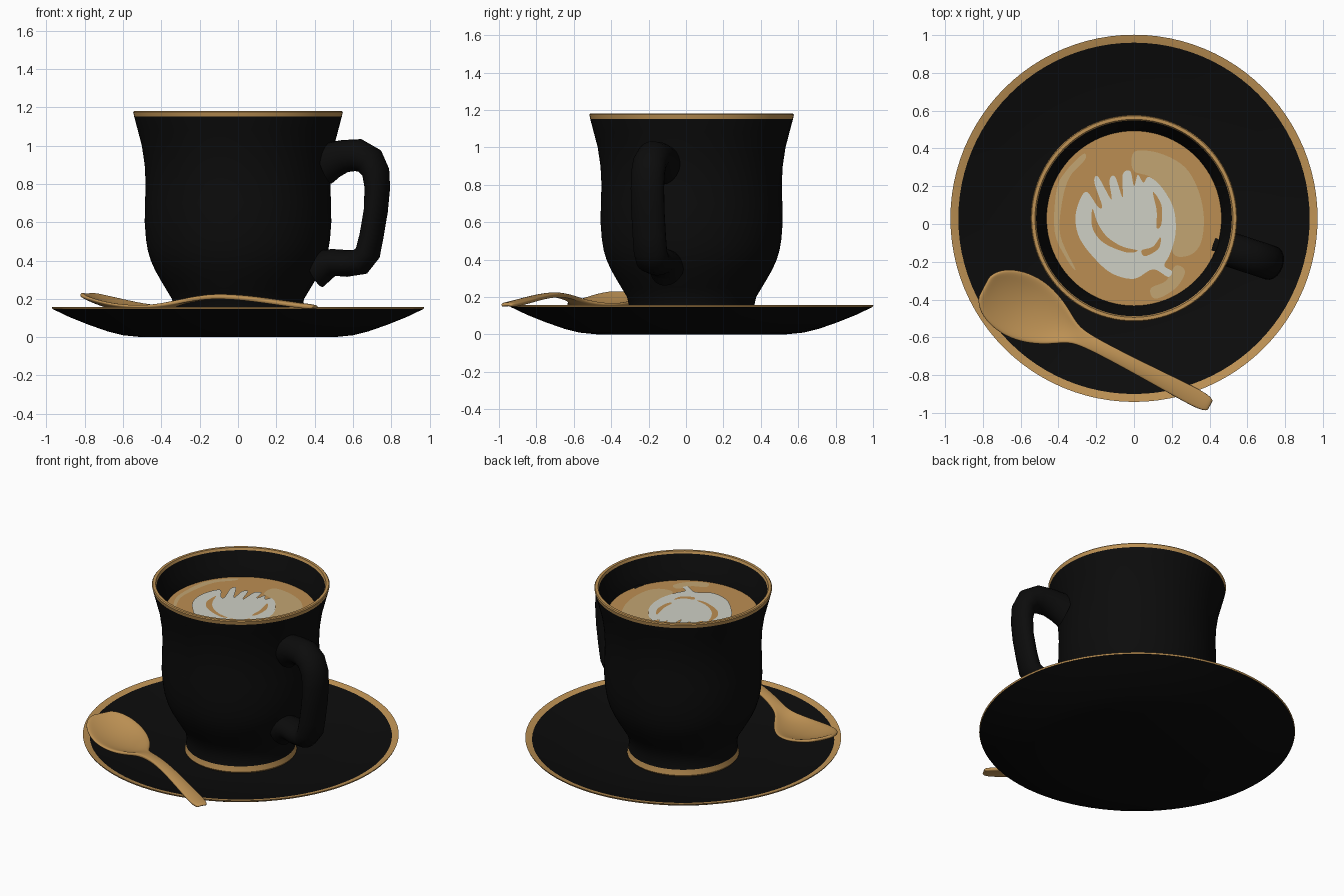
import bpy, bmesh, math
from mathutils import Vector

CX, CY = 0.0, 0.03          # axis of cup and saucer
LIQUID_Z = 1.01


def material(name, rgb):
    m = bpy.data.materials.new(name)
    m.diffuse_color = (*rgb, 1)
    return m


BLACK = material("black glaze", (0.0035, 0.0035, 0.0035))
GOLD = material("gold", (0.52, 0.29, 0.09))
COFFEE = material("coffee", (0.50, 0.27, 0.085))
TAN = material("tan foam", (0.54, 0.375, 0.17))
WHITE = material("milk foam", (0.62, 0.63, 0.56))


def finish(name, bm, mats, angle=40):
    bmesh.ops.remove_doubles(bm, verts=bm.verts, dist=1e-5)
    bmesh.ops.recalc_face_normals(bm, faces=bm.faces)
    me = bpy.data.meshes.new(name)
    bm.to_mesh(me)
    bm.free()
    ob = bpy.data.objects.new(name, me)
    bpy.context.collection.objects.link(ob)
    for m in mats:
        me.materials.append(m)
    bpy.ops.object.select_all(action='DESELECT')
    ob.select_set(True)
    bpy.context.view_layer.objects.active = ob
    bpy.ops.object.shade_smooth_by_angle(angle=math.radians(angle))
    return ob


def lathe(name, profile, gold_segments, n=96):
    """Spin (r, z) points; listed segments become gold."""
    bm = bmesh.new()
    rings = [[bm.verts.new((CX + r * math.cos(2 * math.pi * i / n),
                            CY + r * math.sin(2 * math.pi * i / n), z))
              for i in range(n)] for r, z in profile]
    for k in range(len(rings) - 1):
        a, b = rings[k], rings[k + 1]
        for i in range(n):
            j = (i + 1) % n
            f = bm.faces.new((a[i], a[j], b[j], b[i]))
            f.material_index = 1 if k in gold_segments else 0
    bmesh.ops.remove_doubles(bm, verts=bm.verts, dist=1e-5)
    bmesh.ops.dissolve_degenerate(bm, edges=bm.edges, dist=1e-6)
    return finish(name, bm, [BLACK, GOLD])


# Saucer: underside, gold lip, shallow dish
lathe("saucer", [(0, 0), (0.5, 0), (0.6, 0.01), (0.68, 0.03), (0.78, 0.065),
                 (0.88, 0.105), (0.968, 0.147), (0.972, 0.157), (0.93, 0.147),
                 (0.8, 0.105), (0.6, 0.068), (0.4, 0.05), (0, 0.045)], {6, 7})

# Cup: gold foot, belly, flared gold rim, inner wall
lathe("cup", [(0, 0.047), (0.335, 0.047), (0.345, 0.06), (0.337, 0.095),
              (0.332, 0.14), (0.345, 0.2), (0.375, 0.25), (0.405, 0.3),
              (0.433, 0.35), (0.455, 0.4), (0.47, 0.45), (0.48, 0.51), (0.487, 0.6),
              (0.485, 0.7), (0.482, 0.8), (0.487, 0.9), (0.502, 1.0),
              (0.523, 1.08), (0.542, 1.152), (0.547, 1.175), (0.542, 1.181),
              (0.524, 1.181), (0.518, 1.165), (0.49, 1.08), (0.462, 1.0),
              (0.445, 0.8), (0.445, 0.55), (0.39, 0.36), (0.3, 0.22), (0, 0.2)],
      {1, 2, 18, 19, 20, 21})

# Handle: oval section swept along a bent path (x, z, half thickness)
path = [(0.455, 0.91, 0.115), (0.50, 0.925, 0.095), (0.56, 0.945, 0.085), (0.63, 0.95, 0.085),
        (0.69, 0.92, 0.08), (0.722, 0.86, 0.07), (0.73, 0.78, 0.064),
        (0.722, 0.66, 0.06), (0.70, 0.53, 0.06), (0.68, 0.44, 0.064),
        (0.64, 0.393, 0.07), (0.57, 0.385, 0.07), (0.50, 0.39, 0.07),
        (0.45, 0.375, 0.085), (0.40, 0.35, 0.1)]
ang = math.radians(-18)
out = Vector((math.cos(ang), math.sin(ang), 0))
side = Vector((-math.sin(ang), math.cos(ang), 0))
up = Vector((0, 0, 1))
bm = bmesh.new()
rings = []
for k, (x, z, h) in enumerate(path):
    p, q = path[max(k - 1, 0)], path[min(k + 1, len(path) - 1)]
    tx, tz = q[0] - p[0], q[1] - p[1]
    l = math.hypot(tx, tz)
    nrm = (out * -tz + up * tx) / l
    c = Vector((CX, CY, 0)) + out * (x / 0.955) + up * z
    rings.append([bm.verts.new(c + nrm * h * math.cos(t) + side * 0.092 * math.sin(t))
                  for t in [2 * math.pi * i / 20 for i in range(20)]])
for a, b in zip(rings, rings[1:]):
    for i in range(20):
        bm.faces.new((a[i], a[i - 1], b[i - 1], b[i]))
finish("cup_handle", bm, [BLACK], 60)


# Coffee and latte art: thin smooth-edged patches on the liquid
def patch(name, pts, z, mat, steps=6):
    bm = bmesh.new()
    n, vs = len(pts), []
    for i in range(n):
        a, b, c, d = (Vector(pts[(i + o) % n]) for o in (-1, 0, 1, 2))
        for s in range(steps):
            t = s / steps
            p = 0.5 * (2 * b + (c - a) * t + (2 * a - 5 * b + 4 * c - d) * t * t
                       + (3 * b - a - 3 * c + d) * t ** 3)
            vs.append(bm.verts.new((p.x, p.y, z)))
    f = bm.faces.new(vs)
    f.normal_update()
    if f.normal.z < 0:
        f.normal_flip()
    me = bpy.data.meshes.new(name)
    bm.to_mesh(me)
    bm.free()
    me.materials.append(mat)
    bpy.context.collection.objects.link(bpy.data.objects.new(name, me))


patch("coffee", [(CX + 0.463 * math.cos(i * math.pi / 8), CY + 0.463 * math.sin(i * math.pi / 8))
                 for i in range(16)], LIQUID_Z, COFFEE)
patch("tan_foam_right", [(-0.01, 0.36), (0.03, 0.39), (0.15, 0.37), (0.27, 0.30), (0.34, 0.18),
                         (0.37, 0.03), (0.35, -0.11), (0.28, -0.17), (0.2, -0.14), (0.2, 0.1),
                         (0.1, 0.24), (0.0, 0.28)], LIQUID_Z + 0.003, TAN)
patch("tan_foam_left", [(-0.41, 0.18), (-0.36, 0.28), (-0.27, 0.37), (-0.26, 0.34),
                        (-0.34, 0.25), (-0.38, 0.12), (-0.39, -0.06), (-0.31, -0.24),
                        (-0.36, -0.18), (-0.42, -0.04)], LIQUID_Z + 0.003, TAN)
patch("tan_foam_front", [(0.09, -0.34), (0.17, -0.30), (0.22, -0.22), (0.27, -0.25),
                         (0.23, -0.33), (0.15, -0.385), (0.1, -0.39)], LIQUID_Z + 0.003, TAN)
patch("milk_foam", [(-0.31, 0.03), (-0.29, 0.12), (-0.25, 0.17), (-0.19, 0.09), (-0.17, 0.1),
                    (-0.21, 0.22), (-0.19, 0.25), (-0.12, 0.13), (-0.13, 0.23), (-0.1, 0.25),
                    (-0.06, 0.14), (-0.06, 0.26), (-0.02, 0.28), (0.0, 0.2), (0.02, 0.26),
                    (0.05, 0.22), (0.08, 0.25), (0.15, 0.19), (0.21, 0.08), (0.22, -0.05),
                    (0.19, -0.16), (0.16, -0.22), (0.2, -0.25), (0.18, -0.28), (0.1, -0.24),
                    (0.0, -0.29), (-0.12, -0.26), (-0.22, -0.17), (-0.29, -0.07)],
      LIQUID_Z + 0.006, WHITE)
patch("swirl_left", [(-0.22, 0.08), (-0.22, -0.02), (-0.16, -0.1), (-0.04, -0.15), (0.02, -0.14),
                     (-0.06, -0.12), (-0.14, -0.07), (-0.19, 0.0)], LIQUID_Z + 0.008, COFFEE)
patch("swirl_right", [(0.1, 0.17), (0.145, 0.1), (0.145, 0.0), (0.12, -0.02), (0.12, 0.07)],
      LIQUID_Z + 0.008, COFFEE)
patch("swirl_front", [(0.04, -0.14), (0.1, -0.12), (0.14, -0.07), (0.13, -0.13), (0.06, -0.17)],
      LIQUID_Z + 0.008, COFFEE)

# Spoon: strip of (distance from tip, half width, height, edge lift)
stations = [(0.0, 0.06, 0.235, 0.0), (0.03, 0.115, 0.216, 0.013), (0.1, 0.158, 0.185, 0.027),
            (0.2, 0.178, 0.157, 0.033), (0.3, 0.168, 0.147, 0.028), (0.4, 0.13, 0.149, 0.022),
            (0.47, 0.085, 0.162, 0.018), (0.53, 0.05, 0.187, 0.004), (0.6, 0.04, 0.208, -0.006),
            (0.75, 0.038, 0.23, -0.008), (0.95, 0.042, 0.219, -0.008),
            (1.15, 0.048, 0.193, -0.008), (1.3, 0.052, 0.174, -0.006), (1.35, 0.034, 0.17, -0.004)]
d = Vector((0.886, -0.464, 0))
w = Vector((0.464, 0.886, 0))
bm = bmesh.new()
rows = [[bm.verts.new(Vector((-0.79, -0.335, z + lift * v * v)) + d * s + w * half * v)
         for v in (-1, -0.67, -0.33, 0, 0.33, 0.67, 1)] for s, half, z, lift in stations]
for a, b in zip(rows, rows[1:]):
    for i in range(6):
        bm.faces.new((a[i], b[i], b[i + 1], a[i + 1]))
for f in bm.faces:
    f.normal_update()
spoon = finish("spoon", bm, [GOLD], 60)
if sum(p.normal.z for p in spoon.data.polygons) < 0:
    spoon.data.flip_normals()
sol = spoon.modifiers.new("thickness", 'SOLIDIFY')
sol.thickness = 0.022
sol.offset = -1
sub = spoon.modifiers.new("smooth", 'SUBSURF')
sub.levels = sub.render_levels = 2
